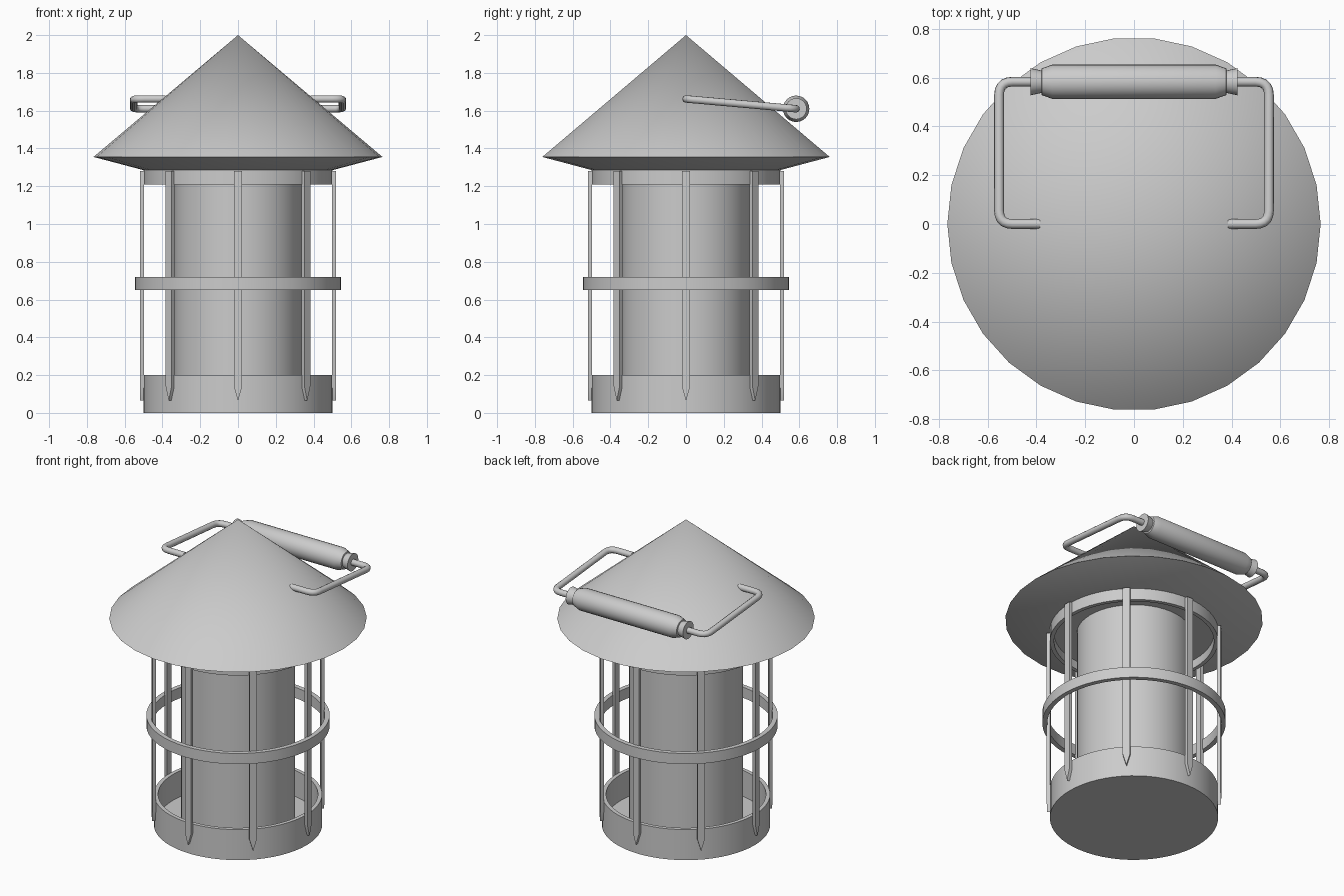
import bpy, bmesh, math
from mathutils import Matrix, Vector

if "Cube" in bpy.data.objects:
    bpy.data.objects.remove(bpy.data.objects["Cube"])


def finish(bm, name, angle=35):
    bmesh.ops.recalc_face_normals(bm, faces=bm.faces)
    me = bpy.data.meshes.new(name)
    bm.to_mesh(me)
    bm.free()
    ob = bpy.data.objects.new(name, me)
    bpy.context.collection.objects.link(ob)
    bpy.ops.object.select_all(action='DESELECT')
    ob.select_set(True)
    bpy.context.view_layer.objects.active = ob
    bpy.ops.object.shade_smooth_by_angle(angle=math.radians(angle))
    return ob


def lathe(name, profile, n, closed=False, matrix=None):
    """Revolve (radius, height) points about z; radius 0 becomes a pole."""
    bm = bmesh.new()
    rings = []
    for r, z in profile:
        if r == 0:
            rings.append([bm.verts.new((0, 0, z))] * n)
        else:
            rings.append([bm.verts.new((r * math.cos(math.tau * i / n),
                                        r * math.sin(math.tau * i / n), z)) for i in range(n)])
    pairs = list(zip(rings, rings[1:])) + ([(rings[-1], rings[0])] if closed else [])
    for a, b in pairs:
        for i in range(n):
            j = (i + 1) % n
            bm.faces.new(dict.fromkeys((a[i], a[j], b[j], b[i])))
    if matrix:
        bm.transform(matrix)
    return finish(bm, name)


def round_path(points, radius, steps=5):
    """Replace the inner corners of a path with smooth arcs."""
    pts = [Vector(p) for p in points]
    out = [pts[0]]
    for a, p, b in zip(pts, pts[1:], pts[2:]):
        s = p + (a - p).normalized() * radius
        e = p + (b - p).normalized() * radius
        for k in range(steps + 1):
            t = k / steps
            out.append(s * (1 - t) ** 2 + p * 2 * t * (1 - t) + e * t * t)
    return out + [pts[-1]]


def wire(name, points, r):
    cu = bpy.data.curves.new(name, 'CURVE')
    cu.dimensions = '3D'
    cu.bevel_depth = r
    cu.bevel_resolution = 3
    cu.use_fill_caps = True
    sp = cu.splines.new('POLY')
    sp.points.add(len(points) - 1)
    for q, p in zip(sp.points, points):
        q.co = (*p, 1)
    ob = bpy.data.objects.new(name, cu)
    bpy.context.collection.objects.link(ob)


# Base cup, open at the top
lathe("base_cup", [(0, 0), (0.5, 0), (0.5, 0.2), (0.475, 0.2), (0.475, 0.03), (0, 0.03)], 60)

# Inner chimney cylinder
lathe("lamp_cylinder", [(0, 0.03), (0.34, 0.03), (0.34, 1.27), (0, 1.27)], 48)

# Collar under the roof
lathe("top_collar", [(0, 1.285), (0.5, 1.285), (0.5, 1.21), (0.475, 1.21),
                     (0.475, 1.265), (0, 1.265)], 60)

# Conical roof with a sloping underside
lathe("roof", [(0, 1.285), (0.5, 1.285), (0.765, 1.355), (0, 2.0)], 30)

# Guard hoop
lathe("guard_hoop", [(0.515, 0.65), (0.545, 0.65), (0.545, 0.72), (0.515, 0.72)], 60, closed=True)

# Eight flat guard bars with pointed lower ends
outline = [(-0.022, 1.28), (-0.022, 0.14), (0, 0.065), (0.022, 0.14), (0.022, 1.28)]
for k in range(8):
    bm = bmesh.new()
    face = bm.faces.new([bm.verts.new((0.498, y, z)) for y, z in outline])
    ext = bmesh.ops.extrude_face_region(bm, geom=[face], use_keep_orig=True)
    bmesh.ops.translate(bm, vec=(0.021, 0, 0),
                        verts=[v for v in ext["geom"] if isinstance(v, bmesh.types.BMVert)])
    bm.transform(Matrix.Rotation(k * math.tau / 8, 4, 'Z'))
    finish(bm, f"guard_bar_{k + 1}", 30)

# Handle wires, mirrored left and right
for side, s in (("left", -1), ("right", 1)):
    path = [(0.385 * s, 0, 1.662), (0.553 * s, 0, 1.662),
            (0.553 * s, 0.583, 1.61), (0.39 * s, 0.583, 1.61)]
    wire(f"handle_wire_{side}", round_path(path, 0.055), 0.02)

# Turned grip with flared end collars
half = [(0, 0.425), (0.056, 0.425), (0.046, 0.38), (0.055, 0.378), (0.07, 0.335)]
profile = [(r, -z) for r, z in half] + half[::-1]
lathe("handle_grip", profile, 24,
      matrix=Matrix.Translation((0, 0.583, 1.61)) @ Matrix.Rotation(math.pi / 2, 4, 'Y'))
